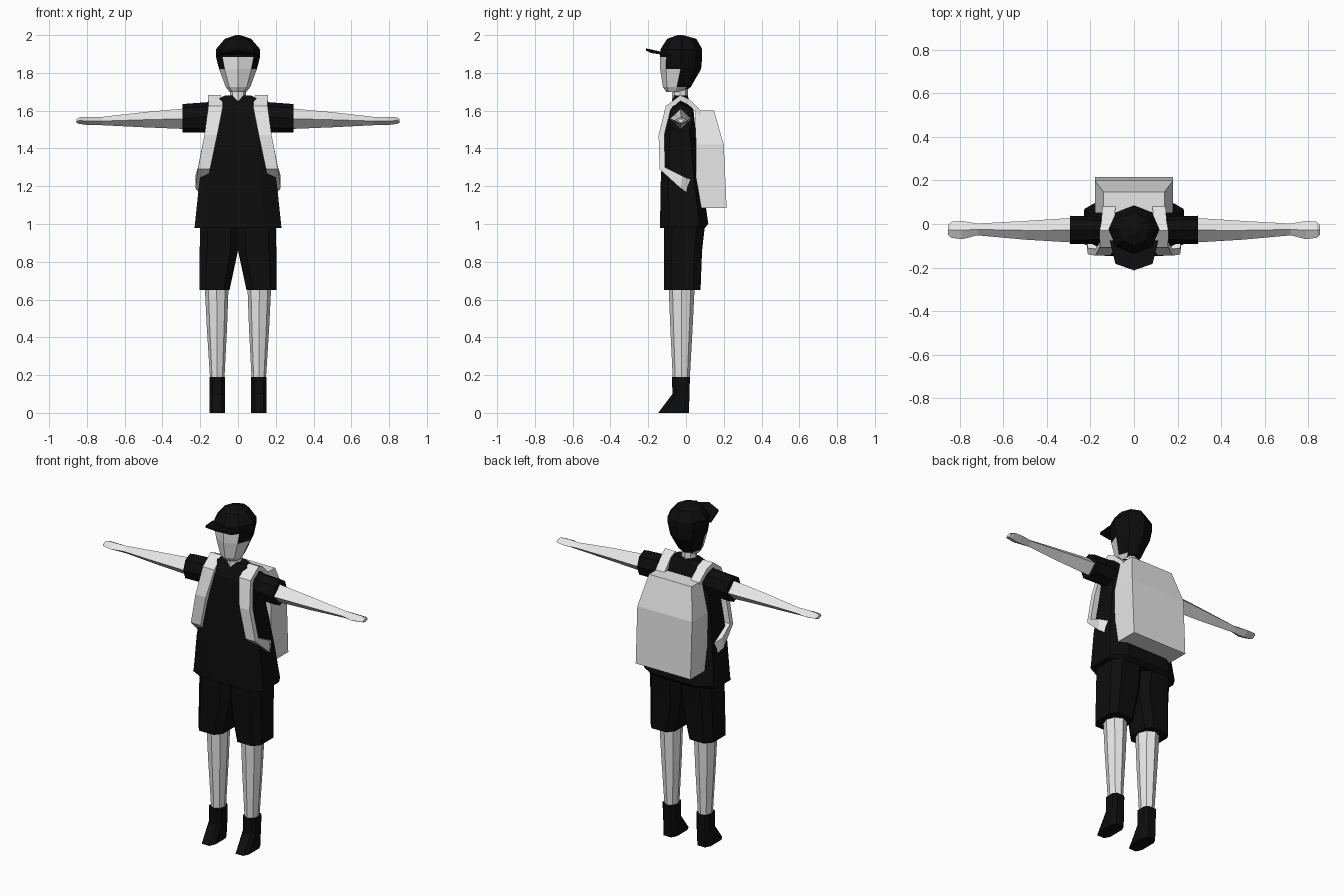
import bpy, bmesh, math

if "Cube" in bpy.data.objects:
    bpy.data.objects.remove(bpy.data.objects["Cube"])


def material(name, v):
    m = bpy.data.materials.new(name)
    m.diffuse_color = (v, v, v, 1)
    m.use_nodes = True
    m.node_tree.nodes["Principled BSDF"].inputs["Base Color"].default_value = m.diffuse_color
    return m


WHITE = material("pale grey", 0.8)
BLACK = material("black", 0.004)


def loft(name, rings, mats, mirror=False, rule=None):
    """Skin a list of equal-length rings, cap both ends, optionally mirror in x."""
    bm = bmesh.new()
    vs = [[bm.verts.new(p) for p in r] for r in rings]
    n = len(vs[0])
    for a, b in zip(vs, vs[1:]):
        for i in range(n):
            j = (i + 1) % n
            bm.faces.new((a[i], a[j], b[j], b[i]))
    bm.faces.new(vs[0][::-1])
    bm.faces.new(vs[-1])
    bmesh.ops.recalc_face_normals(bm, faces=bm.faces)
    if rule:
        for f in bm.faces:
            f.material_index = rule(f.calc_center_median())
    me = bpy.data.meshes.new(name)
    bm.to_mesh(me)
    bm.free()
    for m in mats:
        me.materials.append(m)
    ob = bpy.data.objects.new(name, me)
    bpy.context.collection.objects.link(ob)
    if mirror:
        mod = ob.modifiers.new("mirror", 'MIRROR')
        mod.use_mirror_merge = False
    return ob


def box_ring(z, x0, x1, y0, y1, k=0.6):
    """Rectangle with cut corners at height z."""
    cx, cy, rx, ry = (x0 + x1) / 2, (y0 + y1) / 2, (x1 - x0) / 2, (y1 - y0) / 2
    pts = [(1, -k), (1, k), (k, 1), (-k, 1), (-1, k), (-1, -k), (-k, -1), (k, -1)]
    return [(cx + rx * a, cy + ry * b, z) for a, b in pts]


def round_ring(z, x0, x1, y0, y1, n=8):
    """Regular polygon with corners on the axes, at height z."""
    cx, cy, rx, ry = (x0 + x1) / 2, (y0 + y1) / 2, (x1 - x0) / 2, (y1 - y0) / 2
    return [(cx + rx * math.cos(math.tau * i / n),
             cy + ry * math.sin(math.tau * i / n), z) for i in range(n)]


def side_ring(x, y0, y1, z0, z1, n):
    """Polygon across the x axis, for the arms."""
    return [(x, p[1], p[0]) for p in round_ring(x, z0, z1, y0, y1, n)]


# Head: face at the front, hair at the back and sides, cap dome on top
def head_rule(c):
    if c.z > 1.88:
        return 1
    if c.z < 1.69:
        return 0
    if c.z > 1.835:
        return 0 if c.y < -0.095 else 1
    return 0 if c.y < -0.03 else 1


loft("head", [
    round_ring(1.70, -.045, .045, -.105, -.01),
    round_ring(1.725, -.065, .065, -.122, .025),
    round_ring(1.82, -.10, .10, -.137, .08),
    round_ring(1.885, -.117, .117, -.137, .086),
    round_ring(1.925, -.117, .117, -.135, .086),
    round_ring(1.98, -.07, .07, -.10, .055),
    round_ring(2.0, -.012, .012, -.045, -.015),
], [WHITE, BLACK], rule=head_rule)

# Cap brim
brim = [(.112, -.075), (.085, -.183), (0, -.213), (-.085, -.183), (-.112, -.075)]
brim_z = [1.888, 1.905, 1.918, 1.905, 1.888]
loft("cap_brim", [[(x, y, z + d) for (x, y), z in zip(brim, brim_z)] for d in (0, .012)],
     [BLACK])

# Neck
loft("neck", [round_ring(1.65, -.045, .045, -.075, .01),
              round_ring(1.74, -.038, .038, -.07, .01)], [WHITE])

# Shirt body
loft("shirt", [box_ring(z, -x, x, y0, y1, .62) for z, x, y0, y1 in [
    (.98, .23, -.137, .10), (1.0, .228, -.137, .118), (1.2, .207, -.135, .09),
    (1.45, .168, -.122, .055), (1.6, .155, -.10, .04),
    (1.65, .13, -.075, .02), (1.68, .07, -.062, .008)]], [BLACK])

# Sleeves
loft("sleeve", [side_ring(.10, -.085, .03, 1.50, 1.655, 8),
                side_ring(.16, -.09, .035, 1.485, 1.645, 8),
                side_ring(.295, -.093, .038, 1.485, 1.635, 8)], [BLACK], True)

# Arms and hands
loft("arm", [side_ring(*a, 4) for a in [
    (.28, -.085, .028, 1.503, 1.612), (.50, -.072, .014, 1.512, 1.592),
    (.72, -.052, .002, 1.523, 1.567), (.79, -.07, .014, 1.523, 1.567),
    (.84, -.063, .01, 1.53, 1.565), (.855, -.05, -.005, 1.535, 1.555)]], [WHITE], True)

# Shorts
loft("shorts_leg", [box_ring(.65, .045, .205, -.117, .077),
                    box_ring(.86, 0, .203, -.117, .085),
                    box_ring(.99, 0, .20, -.117, .10)], [BLACK], True)

# Lower legs
loft("leg", [round_ring(.18, .072, .148, -.07, .02),
             round_ring(.45, .058, .165, -.083, .035),
             round_ring(.67, .05, .176, -.092, .046)], [WHITE], True)

# Shoes
loft("shoe", [box_ring(0, .07, .152, -.147, .016),
              box_ring(.10, .07, .152, -.072, .018),
              box_ring(.19, .07, .152, -.074, .021)], [BLACK], True)

# Backpack
loft("backpack", [[(-x, y0, z), (x, y0, z), (x, y1, z), (-x, y1, z)]
                  for z, x, y0, y1 in [(1.085, .18, .055, .215),
                                       (1.42, .18, .052, .20),
                                       (1.60, .14, .05, .148)]], [WHITE])

# Shoulder straps: inner x, outer x, outside y and z, inward offset y and z
strap = [
    (.085, .145, .08, 1.60, 0, -.03),
    (.09, .15, .015, 1.662, -.005, -.03),
    (.09, .158, -.03, 1.682, 0, -.03),
    (.08, .157, -.107, 1.625, .025, -.02),
    (.11, .178, -.145, 1.47, .03, 0),
    (.148, .212, -.14, 1.29, .03, .01),
    (.16, .226, -.03, 1.19, .01, .065),
    (.145, .178, .065, 1.13, 0, .085)]
loft("strap", [[(xi, y, z), (xo, y, z), (xo, y + dy, z + dz), (xi, y + dy, z + dz)]
               for xi, xo, y, z, dy, dz in strap], [WHITE], True)
